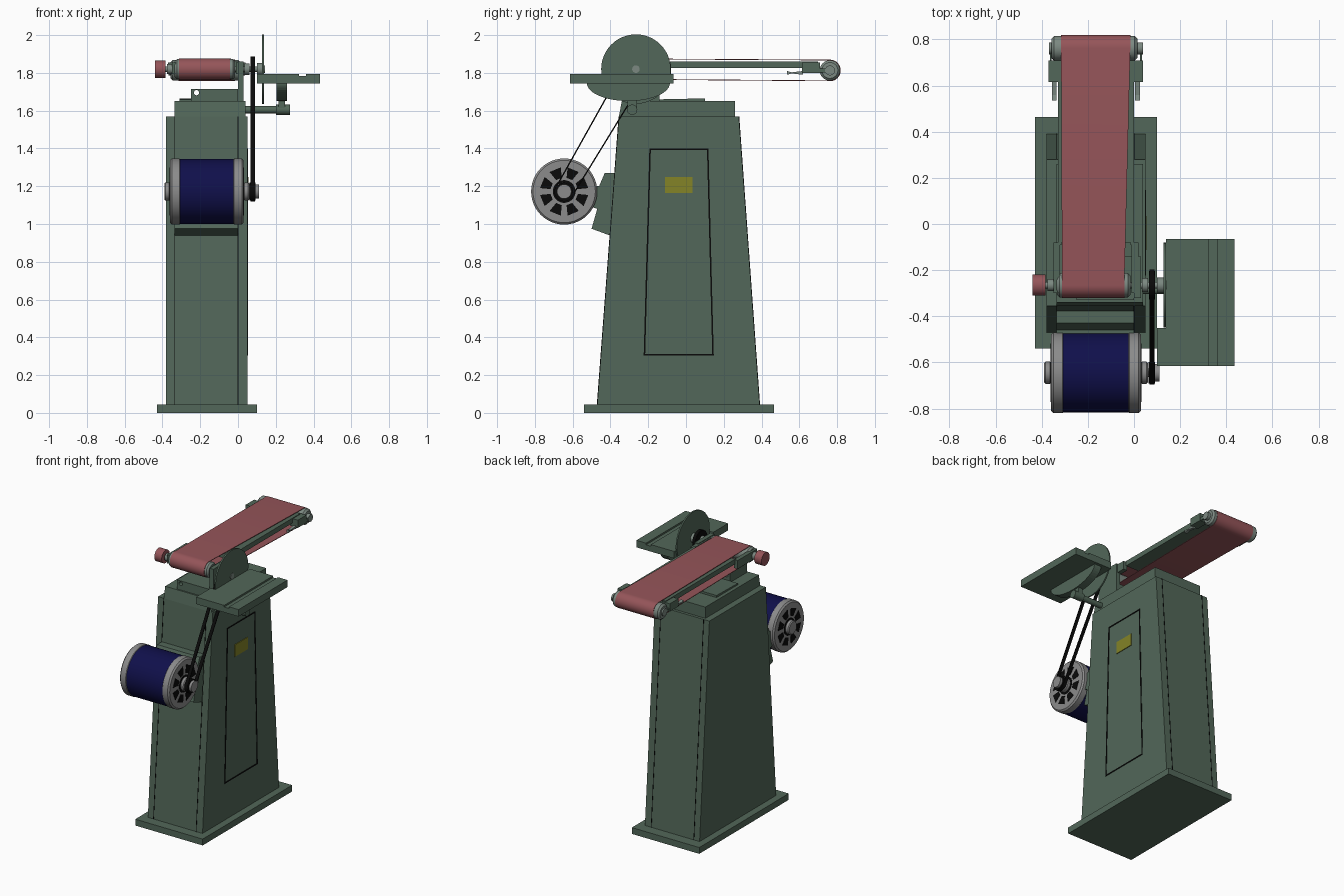
import bpy, bmesh
from math import pi, cos, sin, atan2, acos, hypot
from mathutils import Vector

cube = bpy.data.objects.get("Cube")
if cube:
    bpy.data.objects.remove(cube, do_unlink=True)


def material(name, r, g, b):
    m = bpy.data.materials.new(name)
    m.use_nodes = True
    m.diffuse_color = (r, g, b, 1)
    m.node_tree.nodes["Principled BSDF"].inputs["Base Color"].default_value = (r, g, b, 1)
    return m


GREEN = material("machine green", 0.085, 0.136, 0.1)
RED = material("abrasive red", 0.3, 0.09, 0.1)
BLUE = material("motor blue", 0.005, 0.005, 0.07)
GREY = material("cast grey", 0.26, 0.26, 0.26)
STEEL = material("roller steel", 0.2, 0.25, 0.22)
YELLOW = material("label yellow", 0.23, 0.23, 0.02)
BLACK = material("black", 0.003, 0.003, 0.003)
ROUND = []


def finish(name, bm, mat, smooth=False):
    bmesh.ops.recalc_face_normals(bm, faces=bm.faces)
    me = bpy.data.meshes.new(name)
    bm.to_mesh(me)
    bm.free()
    me.materials.append(mat)
    ob = bpy.data.objects.new(name, me)
    bpy.context.collection.objects.link(ob)
    if smooth:
        ROUND.append(ob)
    return ob


def prism(name, pts, lo, hi, mat, axis="x"):
    """Extrude a (y, z) outline along x, or an (x, z) outline along y."""
    bm = bmesh.new()
    place = (lambda p, t: (t, *p)) if axis == "x" else (lambda p, t: (p[0], t, p[1]))
    a, b = ([bm.verts.new(place(p, t)) for p in pts] for t in (lo, hi))
    bm.faces.new(a)
    bm.faces.new(b)
    for i in range(len(pts)):
        j = (i + 1) % len(pts)
        bm.faces.new((a[i], a[j], b[j], b[i]))
    return finish(name, bm, mat)


def box(name, x, y, z, mat):
    return prism(name, [(y[0], z[0]), (y[1], z[0]), (y[1], z[1]), (y[0], z[1])], *x, mat)


def lathe(name, centre, profile, mat, n=48):
    """Turn an (x, radius) profile about an axis parallel to x."""
    bm = bmesh.new()
    cy, cz = centre
    rings = [[bm.verts.new((x, cy + r * cos(2 * pi * k / n), cz + r * sin(2 * pi * k / n)))
              for k in range(n)] for x, r in profile]
    for a, b in zip(rings, rings[1:]):
        for k in range(n):
            bm.faces.new((a[k], a[k - 1], b[k - 1], b[k]))
    bm.faces.new(rings[0])
    bm.faces.new(rings[-1])
    return finish(name, bm, mat, True)


def rod(name, centre, x0, x1, r, mat, bevel=0.0):
    if bevel:
        prof = [(x0, r - bevel), (x0 + bevel, r), (x1 - bevel, r), (x1, r - bevel)]
    else:
        prof = [(x0, r), (x1, r)]
    return lathe(name, centre, prof, mat)


def belt(name, c1, r1, c2, r2, span1, span2, thick, mat, n=20):
    """Closed band round two wheels, with its own width at each wheel."""
    dy, dz = c2[0] - c1[0], c2[1] - c1[1]
    a, b = atan2(dz, dy), acos((r1 - r2) / hypot(dy, dz))
    bm = bmesh.new()
    rows = []
    for c, r, start, sweep, span in ((c1, r1, a + b, 2 * pi - 2 * b, span1),
                                     (c2, r2, a - b, 2 * b, span2)):
        for k in range(n + 1):
            t = start + sweep * k / n
            for_radii = [(span[0], r), (span[1], r), (span[1], r - thick), (span[0], r - thick)]
            rows.append([bm.verts.new((x, c[0] + q * cos(t), c[1] + q * sin(t)))
                         for x, q in for_radii])
    for i, row in enumerate(rows):
        prev = rows[i - 1]
        for k in range(4):
            bm.faces.new((prev[k - 1], prev[k], row[k], row[k - 1]))
    return finish(name, bm, mat, True)


def strip(name, p, q, x, mat, half=0.004):
    """Thin painted line between two (y, z) points on a side face."""
    p, q = Vector(p), Vector(q)
    d = (q - p).normalized() * half
    o = Vector((-d.y, d.x))
    return prism(name, [p - d + o, p - d - o, q + d - o, q + d + o], x - 0.003, x + 0.003, mat)


# Pedestal
box("base_plate", (-0.43, 0.10), (-0.54, 0.465), (0, 0.045), GREEN)
prism("pedestal", [(-0.47, 0.045), (0.39, 0.045), (0.28, 1.57), (-0.355, 1.57)], -0.38, 0.05, GREEN)
prism("pedestal_cap", [(-0.355, 1.57), (0.26, 1.57), (0.26, 1.65), (-0.34, 1.65)], -0.335, 0.04, GREEN)
prism("cap_plate", [(-0.14, 1.65), (0.1, 1.65), (0.1, 1.665), (-0.14, 1.66)], -0.31, 0.0, GREEN)

# Panel seams on the sloping front and back
for x in (-0.335, 0.0):
    for label, bottom, top in (("front", -0.47, -0.355), ("back", 0.39, 0.28)):
        prism(label + "_seam", [(bottom - 0.002, 0.045), (bottom + 0.002, 0.045),
                                (top + 0.002, 1.57), (top - 0.002, 1.57)], x - 0.002, x + 0.002, BLACK)

# Side door outline and label
door = [(-0.19, 1.395), (0.115, 1.395), (0.143, 0.308), (-0.22, 0.308)]
for i in range(4):
    strip("door_gap", door[i - 1], door[i], 0.05, BLACK)
box("label_plate", (0.049, 0.055), (-0.112, 0.035), (1.165, 1.25), YELLOW)

# Drilled bearing block
block = box("bearing_block", (-0.25, 0.0), (-0.33, -0.14), (1.648, 1.715), GREEN)
cutter = prism("hole_cutter", [(-0.22 + 0.014 * cos(k * pi / 8), 1.695 + 0.014 * sin(k * pi / 8))
                               for k in range(16)], -0.5, 0.0, GREEN, "y")
cutter.hide_render = True
mod = block.modifiers.new("hole", "BOOLEAN")
mod.object = cutter
mod.solver = "EXACT"
bpy.context.view_layer.objects.active = block
bpy.ops.object.modifier_apply(modifier=mod.name)
bpy.data.objects.remove(cutter, do_unlink=True)

# Belt frame
FRONT, REAR = (-0.265, 1.82), (0.762, 1.813)
box("frame_post", (0.0, 0.03), (-0.32, -0.14), (1.60, 1.86), GREEN)
box("platen", (-0.325, -0.01), (-0.08, 0.70), (1.825, 1.86), GREEN)
for label, s in (("right", -1), ("left", 1)):
    cx = -0.165
    side = lambda a, b: tuple(sorted((cx + s * a, cx + s * b)))
    box(label + "_front_arm", side(0.155, 0.185), (-0.30, -0.08), (1.795, 1.855), GREEN)
    box(label + "_side_rail", side(0.15, 0.165), (-0.09, 0.70), (1.825, 1.86), GREEN)
    box(label + "_rear_bracket", side(0.145, 0.205), (0.615, 0.71), (1.80, 1.855), GREEN)
    box(label + "_rear_arm", side(0.192, 0.2), (0.70, 0.78), (1.802, 1.822), GREEN)
    prism(label + "_tension_screw", [(0.535, 1.79), (0.535, 1.81), (0.56, 1.803), (0.62, 1.81),
                                     (0.62, 1.79), (0.56, 1.797)], *side(0.17, 0.19), STEEL)
    rod(label + "_rear_hub", REAR, *side(0.175, 0.203), 0.026, STEEL)

# Rollers and abrasive belt
rod("front_roller", FRONT, -0.335, -0.015, 0.053, STEEL, 0.012)
rod("rear_roller", REAR, -0.358, 0.015, 0.054, STEEL, 0.012)
belt("abrasive_belt", FRONT, 0.056, REAR, 0.057, (-0.312, -0.042), (-0.316, -0.016), 0.004, RED)
rod("main_shaft", FRONT, -0.40, 0.14, 0.014, STEEL)
rod("right_shaft_collar", FRONT, -0.375, -0.35, 0.026, STEEL)
rod("left_shaft_collar", FRONT, 0.035, 0.06, 0.03, STEEL)
rod("small_drum", FRONT, -0.44, -0.383, 0.046, RED)

# Sanding disc
rod("sanding_disc", FRONT, 0.128, 0.138, 0.184, GREEN)
rod("disc_hub", FRONT, 0.10, 0.13, 0.032, STEEL)
rod("disc_screw", FRONT, 0.136, 0.142, 0.02, STEEL)

# Work table with slot, notch for the disc and tilting support
prism("work_table", [(0.138, 1.745), (0.435, 1.745), (0.435, 1.795), (0.36, 1.795), (0.36, 1.783),
                     (0.322, 1.783), (0.322, 1.795), (0.138, 1.795)], -0.615, -0.065, GREEN, "y")
box("table_wing", (0.10, 0.139), (-0.615, -0.45), (1.745, 1.795), GREEN)
prism("table_trunnion", [(-0.305 + 0.22 * cos(pi + k * pi / 24), 1.746 + 0.095 * sin(pi + k * pi / 24))
                         for k in range(25)], 0.205, 0.26, GREEN)
rod("table_arm", (-0.285, 1.605), 0.03, 0.22, 0.019, GREEN)
rod("table_arm_clamp", (-0.285, 1.605), 0.2, 0.275, 0.027, GREEN)
box("table_stem", (0.215, 0.25), (-0.31, -0.26), (1.60, 1.70), GREEN)

# Motor
MOTOR = (-0.645, 1.172)
prism("motor_mount", [(-0.43, 1.27), (-0.37, 1.27), (-0.37, 0.94), (-0.405, 0.94), (-0.50, 0.975),
                      (-0.47, 1.08), (-0.53, 1.10), (-0.53, 1.2), (-0.46, 1.2)], -0.335, 0.0, GREEN)
rod("motor_body", MOTOR, -0.31, -0.02, 0.172, BLUE)
for label, s in (("right", -1), ("left", 1)):
    side = lambda a, b: tuple(sorted((-0.165 + s * a, -0.165 + s * b)))
    rod(label + "_end_cap", MOTOR, *side(0.135, 0.195), 0.175, GREY, 0.01)
    rod(label + "_vent_ring", MOTOR, *side(0.193, 0.197), 0.06, BLACK)
    rod(label + "_motor_hub", MOTOR, *side(0.194, 0.225), 0.048, GREY, 0.006)
    # Vents in a ring round the hub
    for k in range(8):
        a = 2 * pi * (k + 0.5) / 8
        u, v = Vector((cos(a), sin(a))), Vector((-sin(a), cos(a)))
        c = Vector(MOTOR)
        prism(label + "_vent", [c + u * r + v * w for r, w in
                                ((0.072, -0.016), (0.125, -0.032), (0.125, 0.032), (0.072, 0.016))],
              *side(0.193, 0.198), BLACK)

# Drive pulleys and belt
rod("motor_shaft", MOTOR, 0.03, 0.11, 0.018, GREY)
rod("motor_pulley", MOTOR, 0.062, 0.092, 0.047, BLACK)
rod("motor_pulley_hub", MOTOR, 0.09, 0.11, 0.038, GREY)
rod("disc_pulley", FRONT, 0.065, 0.09, 0.062, BLACK)
belt("drive_belt", MOTOR, 0.052, FRONT, 0.067, (0.067, 0.089), (0.067, 0.089), 0.007, BLACK)

# Smooth shading on turned parts
bpy.ops.object.select_all(action="DESELECT")
for ob in ROUND:
    ob.select_set(True)
bpy.context.view_layer.objects.active = ROUND[0]
bpy.ops.object.shade_smooth_by_angle()
